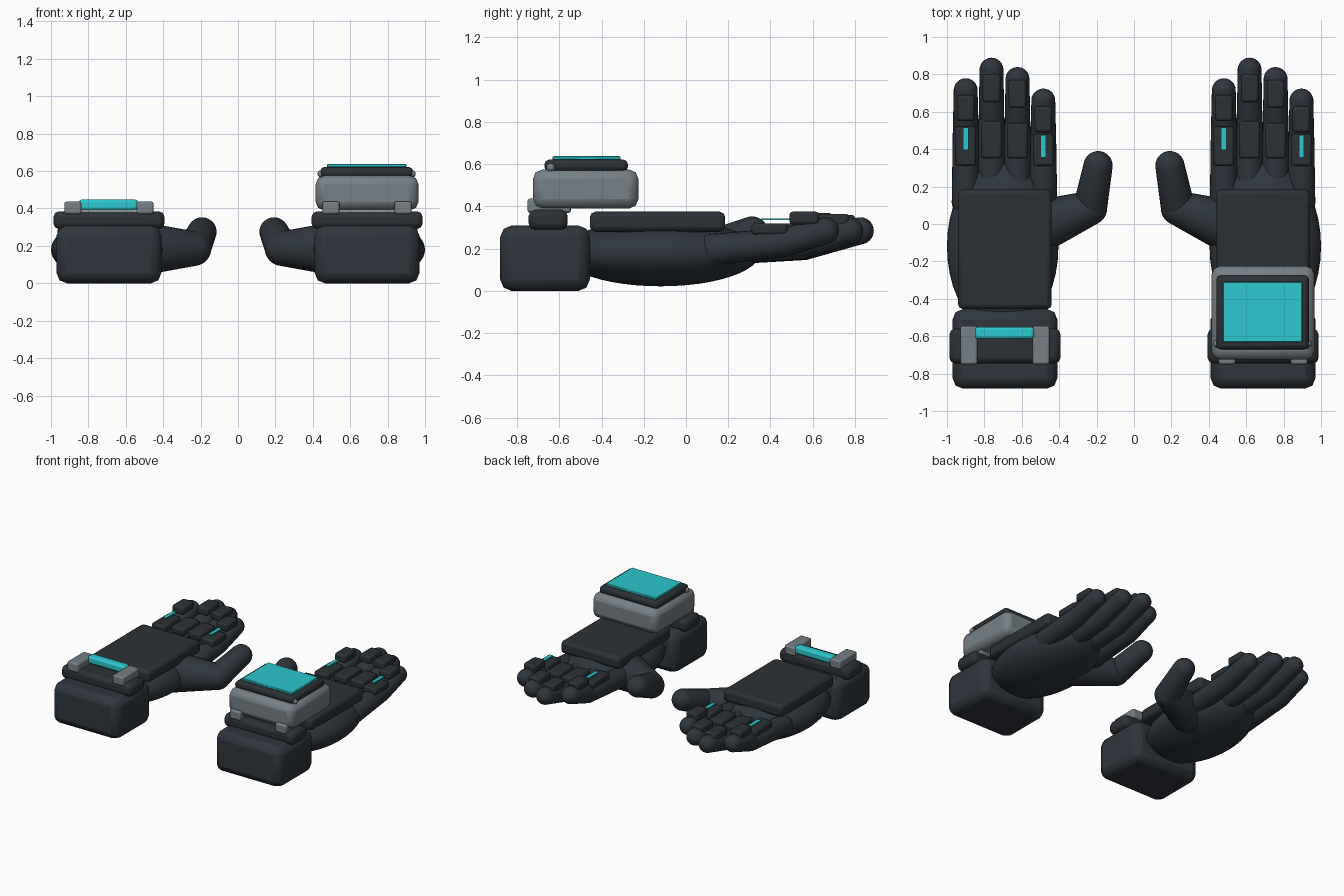
import bpy
import bmesh
from mathutils import Vector

cube = bpy.data.objects.get("Cube")
if cube:
    bpy.data.objects.remove(cube, do_unlink=True)


def material(name, color):
    mat = bpy.data.materials.new(name)
    mat.use_nodes = True
    rgba = (*color, 1)
    mat.diffuse_color = rgba
    mat.node_tree.nodes["Principled BSDF"].inputs["Base Color"].default_value = rgba
    return mat


FABRIC = material("dark_slate_fabric", (0.028, 0.037, 0.047))
ARMOR = material("charcoal_armor", (0.025, 0.031, 0.037))
METAL = material("grey_metal", (0.18, 0.215, 0.24))
GLOW = material("cyan_glow", (0.025, 0.58, 0.62))


def finish(name, bm, mat, bevel=0, segments=2):
    bmesh.ops.recalc_face_normals(bm, faces=bm.faces)
    mesh = bpy.data.meshes.new(name)
    bm.to_mesh(mesh)
    bm.free()
    mesh.materials.append(mat)
    obj = bpy.data.objects.new(name, mesh)
    bpy.context.collection.objects.link(obj)
    if bevel:
        mod = obj.modifiers.new("rounded_edges", "BEVEL")
        mod.width = bevel
        mod.segments = segments
    bpy.ops.object.select_all(action="DESELECT")
    obj.select_set(True)
    bpy.context.view_layer.objects.active = obj
    bpy.ops.object.shade_smooth_by_angle(angle=0.6)
    return obj


def box(name, xs, ys, zs, mat, bevel=0, segments=2):
    """Box given by its extent along each axis."""
    bm = bmesh.new()
    bmesh.ops.create_cube(bm, size=1)
    for v in bm.verts:
        v.co = [(a + b) / 2 + c * (b - a) for c, (a, b) in zip(v.co, (xs, ys, zs))]
    return finish(name, bm, mat, bevel, segments)


def limb(name, points, mat):
    """Chain of tapered capsules through (x, y, z, radius) points."""
    bm = bmesh.new()
    for p, q in zip(points, points[1:]):
        a, b = Vector(p[:3]), Vector(q[:3])
        turn = (b - a).to_track_quat("Z", "Y")
        ball = bmesh.ops.create_uvsphere(bm, u_segments=24, v_segments=15, radius=1)
        for v in ball["verts"]:
            end, radius = (b, q[3]) if v.co.z > 0 else (a, p[3])
            v.co = end + turn @ (v.co * radius)
    return finish(name, bm, mat)


# Finger: name, x offset, joint y, tip y, joint z, knuckle pad y, tip pad y, tip pad z
FINGERS = [
    ("first", -0.21, 0.51, 0.715, 0.22, (0.31, 0.52), (0.55, 0.69), 0.32),
    ("second", -0.072, 0.56, 0.825, 0.215, (0.35, 0.55), (0.65, 0.80), 0.31),
    ("third", 0.067, 0.54, 0.775, 0.218, (0.35, 0.54), (0.62, 0.77), 0.315),
    ("fourth", 0.205, 0.46, 0.66, 0.23, (0.31, 0.48), (0.49, 0.63), 0.325),
]


def glove(side, s):
    cx = 0.69 * s

    def span(offset, half):
        return (cx + offset - half, cx + offset + half)

    # Palm
    bm = bmesh.new()
    bmesh.ops.create_uvsphere(bm, u_segments=40, v_segments=24, radius=1)
    for v in bm.verts:
        v.co = (0.702 * s + v.co.x * 0.298, -0.12 + v.co.y * 0.47, 0.18 + v.co.z * 0.158)
    finish(side + "_palm", bm, FABRIC)

    # Back plate, wrist cuff and strap
    box(side + "_back_plate", span(0, 0.25), (-0.455, 0.185), (0.28, 0.375), ARMOR, 0.025)
    box(side + "_wrist_cuff", span(0, 0.28), (-0.88, -0.455), (0, 0.31), FABRIC, 0.055)
    box(side + "_wrist_strap", span(0, 0.297), (-0.745, -0.56), (0.29, 0.385), ARMOR, 0.03)

    # Fingers with armor pads
    for name, dx, jy, ty, jz, knuckle, tip_pad, pz in FINGERS:
        x = cx + dx
        part = f"{side}_{name}_finger"
        limb(part, [(x, 0.12, 0.195, 0.075), (x, jy, jz, 0.069), (x, ty, 0.285, 0.064)], FABRIC)
        box(part + "_knuckle_pad", span(dx, 0.055), knuckle, (0.265, 0.32), ARMOR, 0.014)
        box(part + "_tip_pad", span(dx, 0.047), tip_pad, (pz - 0.01, pz + 0.05), ARMOR, 0.014)
        if name in ("first", "fourth"):
            end = knuckle[1] - 0.005
            box(part + "_light", span(dx, 0.014), (end - 0.12, end), (0.335, 0.344), GLOW)

    # Thumb
    limb(side + "_thumb", [(0.5 * s, -0.01, 0.185, 0.145),
                           (0.235 * s, 0.085, 0.185, 0.092),
                           (0.192 * s, 0.312, 0.275, 0.078)], FABRIC)

    # Mounting brackets
    for dx, label in ((-0.193, "outer"), (0.193, "inner")):
        box(f"{side}_{label}_bracket", span(dx, 0.045), (-0.75, -0.545),
            (0.37, 0.437), METAL, 0.01)


glove("right", -1)
glove("left", 1)

# Light bar between the right brackets
box("light_bar", (-0.85, -0.535), (-0.615, -0.55), (0.39, 0.448), GLOW, 0.015)

# Wrist display on the left glove
box("display_body", (0.415, 0.965), (-0.725, -0.225), (0.39, 0.575), METAL, 0.045)
box("display_frame", (0.44, 0.935), (-0.67, -0.275), (0.565, 0.622), ARMOR, 0.022)
box("display_screen", (0.475, 0.9), (-0.632, -0.31), (0.62, 0.638), GLOW, 0.004, 1)
limb("display_hinge", [(0.445, -0.64, 0.585, 0.02), (0.93, -0.64, 0.585, 0.02)], METAL)
